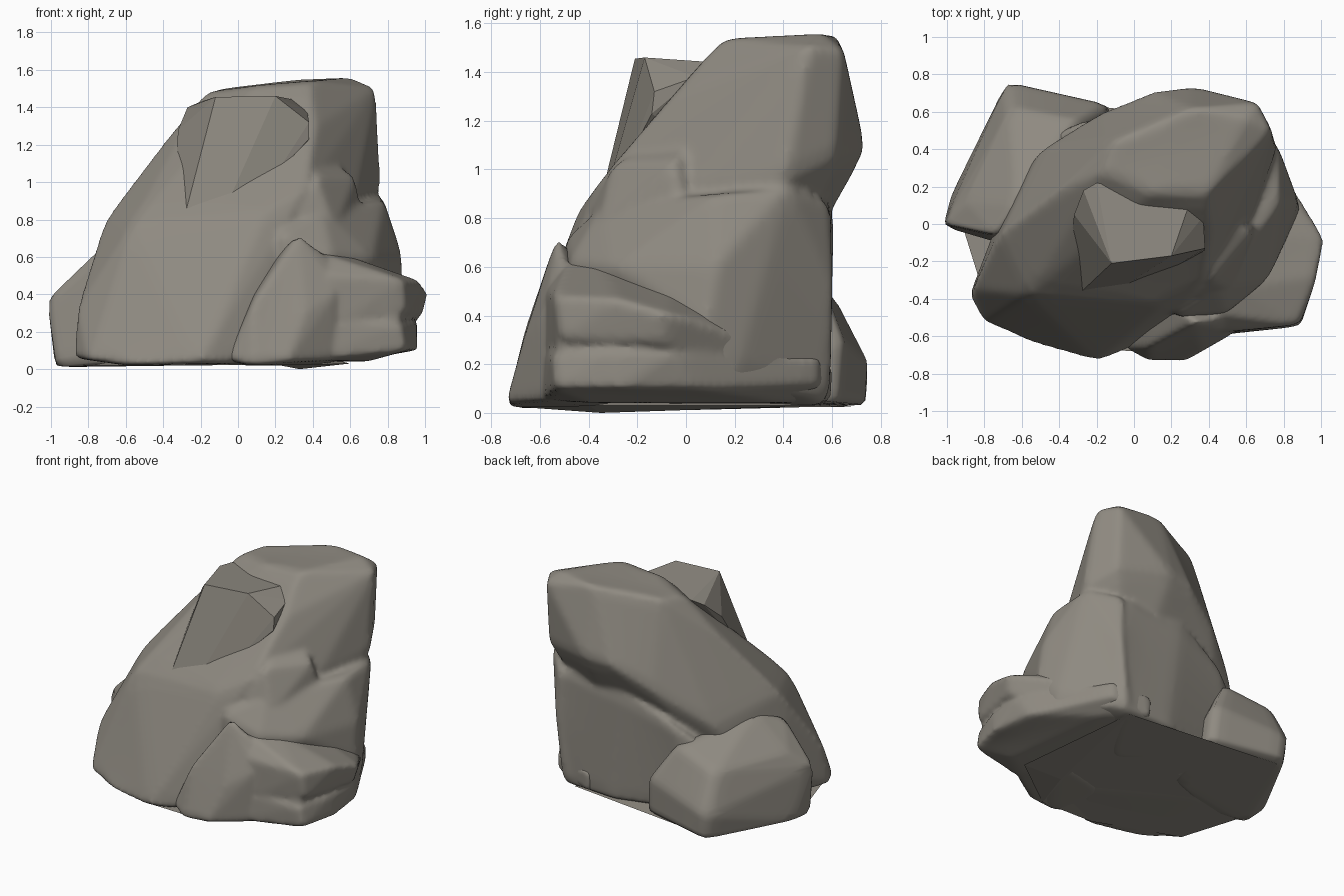
import bpy, bmesh, math, random
random.seed(4)

stone = bpy.data.materials.new("warm_grey_stone")
stone.diffuse_color = (0.275, 0.255, 0.22, 1)

def hull(pts, crease):
    """Convex hull of a few corners, with random edge creases."""
    bm = bmesh.new()
    for p in pts:
        bm.verts.new(p)
    res = bmesh.ops.convex_hull(bm, input=bm.verts)
    junk = {g for g in res["geom_interior"] + res["geom_unused"] if isinstance(g, bmesh.types.BMVert)}
    bmesh.ops.delete(bm, geom=list(junk), context='VERTS')
    bmesh.ops.dissolve_limit(bm, angle_limit=math.radians(6), verts=bm.verts, edges=bm.edges)
    bmesh.ops.recalc_face_normals(bm, faces=bm.faces)
    layer = bm.edges.layers.float.new("crease_edge")
    for e in bm.edges:
        e[layer] = random.uniform(*crease)
    return bm

def rock(name, *hulls, crease=(0.7, 0.88), levels=3, blend=0):
    """Boulder from one or more hulls; blend fuses them and softens the seams."""
    me = bpy.data.meshes.new(name)
    total = bmesh.new()
    for pts in hulls:
        bm = hull(pts, crease)
        bm.to_mesh(me)
        bm.free()
        total.from_mesh(me)
    total.to_mesh(me)
    total.free()
    me.materials.append(stone)
    ob = bpy.data.objects.new(name, me)
    bpy.context.collection.objects.link(ob)
    if levels:
        sub = ob.modifiers.new("soften", 'SUBSURF')
        sub.levels = sub.render_levels = levels
        me.shade_smooth()
    if blend:
        fuse = ob.modifiers.new("fuse", 'REMESH')
        fuse.mode, fuse.voxel_size, fuse.use_smooth_shade = 'VOXEL', 0.018, True
        relax = ob.modifiers.new("relax", 'SMOOTH')
        relax.factor, relax.iterations = 0.5, blend
    return ob

# big leaning slab, front left foot to back right top
slab = [
    (-0.6, -0.62, 0.02), (-0.2, -0.74, 0.04), (0.0, -0.66, 0.03), (-0.88, -0.38, 0.06),
    (-0.8, -0.53, 0.05), (-0.86, -0.35, 0.32), (-0.75, -0.1, 0.63), (-0.71, -0.05, 0.8),
    (-0.56, -0.38, 0.78), (0.15, -0.44, 0.84), (0.36, -0.36, 0.95), (0.42, -0.05, 1.3),
    (-0.38, 0.2, 1.23), (-0.17, 0.27, 1.48), (-0.1, 0.45, 1.5), (0.1, 0.16, 1.52),
    (0.38, 0.15, 1.54), (0.3, 0.62, 1.55), (0.6, 0.56, 1.56), (0.66, 0.65, 1.49), (0.74, 0.5, 1.5),
    (0.77, 0.4, 0.95), (0.66, 0.62, 1.05), (0.62, 0.0, 0.88), (0.3, 0.74, 1.08), (0.1, 0.71, 1.06),
    (-0.16, 0.61, 0.9), (-0.5, 0.4, 0.66), (-0.69, 0.12, 0.3), (-0.6, 0.1, 0.02),
    (0.3, 0.3, 0.3), (0.2, -0.4, 0.02)]
# bulge under the slab on the right, and the shoulder above it
bulge = [
    (0.45, -0.34, 0.86), (0.6, -0.15, 0.88), (0.78, 0.12, 0.9),
    (0.77, 0.42, 0.93), (0.6, 0.6, 0.86), (0.88, 0.12, 0.6), (0.89, 0.08, 0.35),
    (0.84, 0.2, 0.12), (0.56, 0.6, 0.04), (0.61, 0.61, 0.5), (0.2, -0.5, 0.72),
    (0.5, -0.48, 0.62), (0.72, -0.3, 0.6), (0.3, -0.5, 0.05), (0.2, 0.5, 0.03), (0.2, 0.4, 0.9)]
shoulder = [
    (0.3, -0.4, 0.82), (0.42, -0.3, 1.03), (0.63, -0.05, 1.03), (0.68, 0.0, 0.8),
    (0.52, -0.36, 0.75), (0.3, 0.1, 0.7), (0.4, 0.1, 1.2)]
# rock closing the back below the overhang
back = [
    (0.6, 0.5, 0.05), (0.6, 0.6, 0.5), (0.56, 0.59, 0.88), (0.1, 0.61, 0.86),
    (-0.25, 0.56, 0.7), (-0.48, 0.45, 0.52), (-0.48, 0.45, 0.04), (0.2, 0.59, 0.03),
    (0.55, 0.58, 0.03), (0.2, 0.0, 0.02), (0.2, 0.0, 0.8)]
rock("main_boulder", slab, bulge, shoulder, back, blend=6)

# low boulder at the back left
rock("back_left_boulder", [
    (-0.68, 0.76, 0.2), (-0.66, 0.75, 0.03), (-0.66, 0.62, 0.46), (-0.14, 0.64, 0.3),
    (-0.12, 0.62, 0.04), (-0.3, 0.55, 0.55), (-1.02, 0.0, 0.37), (-0.97, -0.03, 0.01),
    (-0.9, 0.12, 0.48), (-0.74, -0.1, 0.03), (-0.74, -0.06, 0.64), (-0.62, 0.1, 0.7),
    (-0.98, 0.15, 0.03), (-0.2, 0.1, 0.02)])

# front boulder merging into a layered ledge on the right
front = [
    (-0.06, -0.66, 0.05), (0.08, -0.74, 0.02), (0.26, -0.74, 0.04), (0.52, -0.58, 0.05),
    (0.08, -0.66, 0.36), (0.32, -0.53, 0.73), (0.47, -0.5, 0.62), (0.54, -0.58, 0.42),
    (0.36, -0.67, 0.3), (0.1, -0.3, 0.5), (0.5, -0.2, 0.02), (0.0, -0.3, 0.02)]
ledge_upper = [
    (0.46, -0.58, 0.5), (0.42, -0.48, 0.63), (0.55, -0.34, 0.62), (0.88, -0.54, 0.48),
    (0.9, -0.52, 0.3), (0.98, -0.28, 0.47), (1.02, -0.08, 0.41), (0.99, -0.1, 0.29),
    (0.5, -0.58, 0.22), (0.89, 0.08, 0.39), (0.71, 0.42, 0.24), (0.86, 0.1, 0.2),
    (0.4, 0.1, 0.2), (0.6, -0.05, 0.55), (0.66, 0.4, 0.12)]
ledge_core = [
    (0.4, -0.57, 0.08), (0.4, -0.57, 0.5), (0.86, -0.53, 0.44), (0.87, -0.53, 0.12),
    (0.93, -0.28, 0.42), (0.93, -0.28, 0.12), (0.95, -0.06, 0.36), (0.92, -0.02, 0.14),
    (0.7, 0.45, 0.22), (0.68, 0.45, 0.1), (0.3, 0.2, 0.1), (0.3, 0.2, 0.4)]
ledge_lower = [
    (0.4, -0.6, 0.05), (0.5, -0.58, 0.26), (0.87, -0.55, 0.24), (0.9, -0.54, 0.1),
    (0.95, -0.3, 0.26), (0.96, -0.28, 0.1), (0.96, -0.05, 0.25), (0.92, 0.03, 0.1),
    (0.64, 0.55, 0.23), (0.64, 0.55, 0.12), (0.35, 0.61, 0.18), (0.35, 0.6, 0.04),
    (0.7, -0.4, 0.04), (0.6, 0.4, 0.04), (0.3, 0.1, 0.02), (0.4, 0.3, 0.25)]
rock("front_ledge", front, ledge_upper, ledge_core, ledge_lower, blend=4)

# sharp block wedged into the slab front
rock("wedged_block", [
    (-0.12, -0.21, 1.455), (0.2, -0.17, 1.46), (0.3, 0.12, 1.44), (0.37, 0.04, 1.38),
    (0.38, -0.13, 1.32), (0.38, -0.14, 1.23), (0.2, -0.24, 1.04), (-0.2, 0.22, 1.43),
    (-0.29, -0.37, 0.8), (-0.05, -0.33, 0.9), (-0.34, -0.13, 1.0), (-0.32, 0.05, 1.28),
    (-0.27, 0.18, 1.4), (0.2, 0.1, 1.0)], levels=0)

# thin, gently dished base joining the rocks underneath
rock("base", [
    (-0.92, 0.0, 0.02), (-0.65, 0.68, 0.025), (-0.2, 0.58, 0.015), (0.5, 0.55, 0.03),
    (0.6, -0.4, 0.03), (0.2, -0.69, 0.025), (-0.2, -0.67, 0.02), (-0.78, -0.45, 0.02),
    (-0.5, 0.4, 0.0), (0.3, 0.3, 0.0), (0.33, -0.35, 0.0), (-0.5, -0.3, 0.0),
    (-0.5, 0.0, 0.08), (0.4, 0.0, 0.08)], levels=0)
